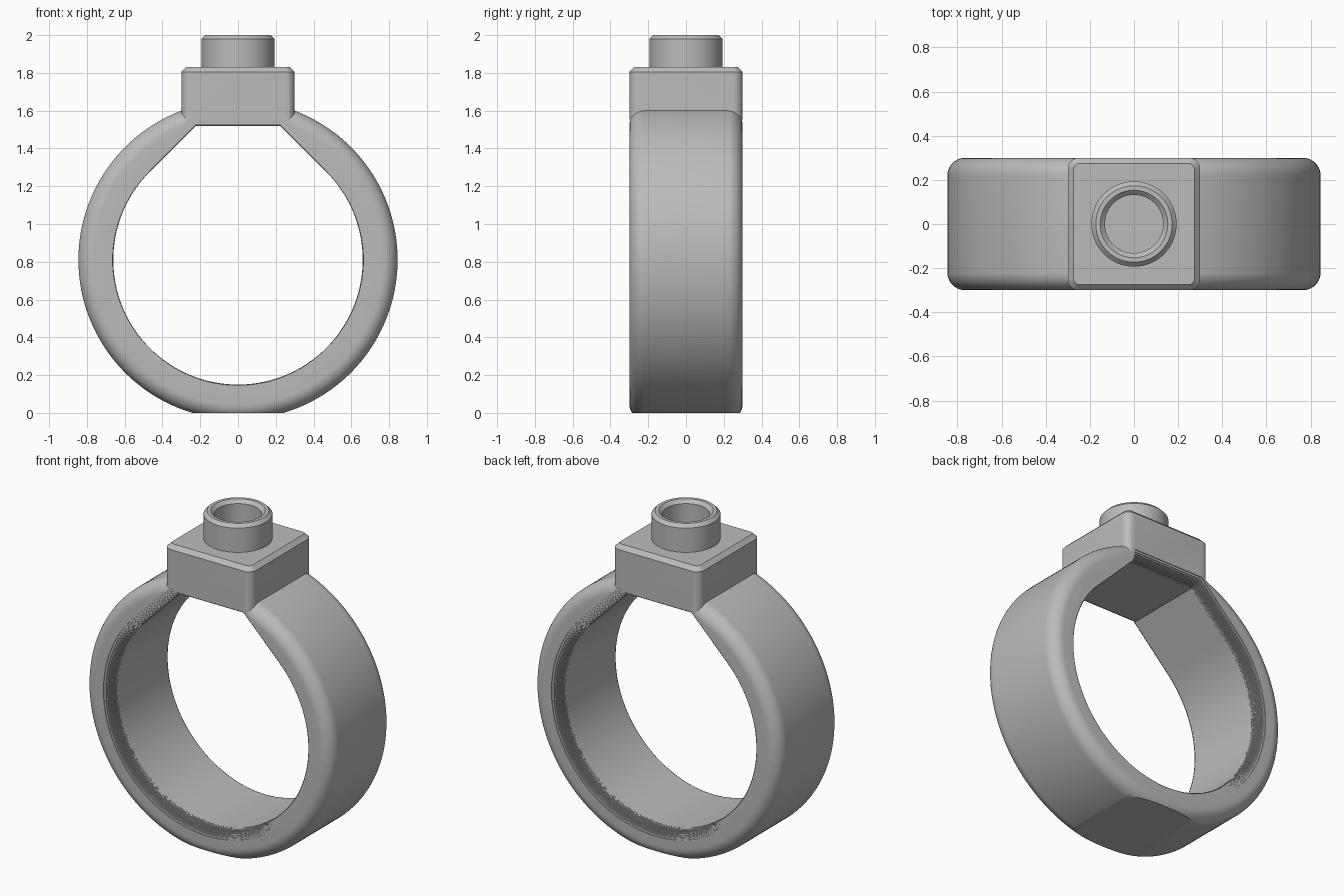
import bpy, bmesh
from math import sin, cos, pi, sqrt

old = bpy.data.objects.get("Cube")
if old:
    bpy.data.objects.remove(old, do_unlink=True)

CENTRE = 0.81       # height of the band axis
HALF = 0.30         # half of the band width
OUTER, INNER = 0.845, 0.66
ROUND = 0.08        # outer edge rounding
EASE = 0.07         # stepped easing of the opening

grey = bpy.data.materials.new("plain_grey")
grey.use_nodes = True
grey.diffuse_color = (0.5, 0.5, 0.5, 1)
grey.node_tree.nodes["Principled BSDF"].inputs["Base Color"].default_value = (0.5, 0.5, 0.5, 1)


def loft(name, loops):
    """Skin a stack of equal-length closed loops and cap both ends."""
    bm = bmesh.new()
    rings = [[bm.verts.new(p) for p in loop] for loop in loops]
    n = len(rings[0])
    for a, b in zip(rings, rings[1:]):
        for i in range(n):
            j = (i + 1) % n
            bm.faces.new((a[i], a[j], b[j], b[i]))
    bm.faces.new(rings[0][::-1])
    bm.faces.new(rings[-1])
    bmesh.ops.recalc_face_normals(bm, faces=bm.faces)
    mesh = bpy.data.meshes.new(name)
    bm.to_mesh(mesh)
    bm.free()
    mesh.materials.append(grey)
    ob = bpy.data.objects.new(name, mesh)
    bpy.context.collection.objects.link(ob)
    return ob


def circle(r, n=144):
    return [(r * cos(2 * pi * i / n), r * sin(2 * pi * i / n)) for i in range(n)]


def rounded_square(half, r, seg=8):
    pts = []
    for q in range(4):
        c = half - r
        cx, cy = [(c, c), (-c, c), (-c, -c), (c, -c)][q]
        for i in range(seg + 1):
            a = pi / 2 * (q + i / seg)
            pts.append((cx + r * cos(a), cy + r * sin(a)))
    return pts


def opening_profile(o, seg=108):
    """Round hole whose 45 degree tangents meet a flat roof, grown by o."""
    r, h = INNER + o, 0.71 + o
    arc = [pi * 0.75 + pi * 1.5 * i / seg for i in range(seg + 1)]
    pts = [(r * cos(a), r * sin(a)) for a in arc]
    w = sqrt(2) * r - h
    return pts + [(w, h), (-w, h)]


def upright(points, y):
    return [(x, y, z + CENTRE) for x, z in points]


def flat(points, z):
    return [(x, y, z) for x, y in points]


def combine(ob, other, operation):
    mod = ob.modifiers.new(operation, 'BOOLEAN')
    mod.object, mod.operation, mod.solver = other, operation, 'EXACT'
    bpy.context.view_layer.objects.active = ob
    bpy.ops.object.modifier_apply(modifier=mod.name)
    bpy.data.objects.remove(other, do_unlink=True)


def smooth(ob):
    bpy.ops.object.select_all(action='DESELECT')
    ob.select_set(True)
    bpy.context.view_layer.objects.active = ob
    bpy.ops.object.shade_smooth_by_angle(angle=pi / 7)


# Band: a disc with rounded rims
rim = []
for i in range(11):
    a = pi / 2 * i / 10
    rim.append((HALF - 0.0005 - ROUND * (1 - cos(a)), OUTER - ROUND * (1 - sin(a))))
rim = [(-y, r) for y, r in rim] + [(y, r) for y, r in reversed(rim)]
band = loft("ring_band", [upright(circle(r), y) for y, r in rim])

# Square setting with a chamfered top, joined to the band
setting = loft("setting_block", [
    flat(rounded_square(HALF, 0.05), 1.5),
    flat(rounded_square(HALF, 0.05), 1.805),
    flat(rounded_square(HALF - 0.025, 0.03), 1.83)])
combine(band, setting, 'UNION')

# Finger opening, eased at both ends in fine steps
steps = 14
half = []
for k in range(steps):
    d0, d1 = EASE * k / steps, EASE * (k + 1) / steps
    o = EASE - sqrt(EASE ** 2 - (EASE - (d0 + d1) / 2) ** 2)
    half += [(-HALF + d0 if k else -0.4, o), (-HALF + d1, o)]
half += [(-HALF + EASE, 0)]
layers = half + [(-y, o) for y, o in reversed(half)]
opening = loft("opening_cutter", [upright(opening_profile(o), y) for y, o in layers])
opening.hide_render = True
combine(band, opening, 'DIFFERENCE')

# Flat foot under the band
foot = loft("foot_cutter", [flat(rounded_square(1, 0.1), -0.5), flat(rounded_square(1, 0.1), 0)])
foot.hide_render = True
combine(band, foot, 'DIFFERENCE')
smooth(band)

# Hollow round stud on the setting
stud_profile = [(0.193, 1.825), (0.193, 1.98), (0.173, 2.0), (0.153, 2.0),
                (0.132, 1.98), (0.132, 1.832)]
smooth(loft("hollow_stud", [flat(circle(r, 96), z) for r, z in stud_profile]))
